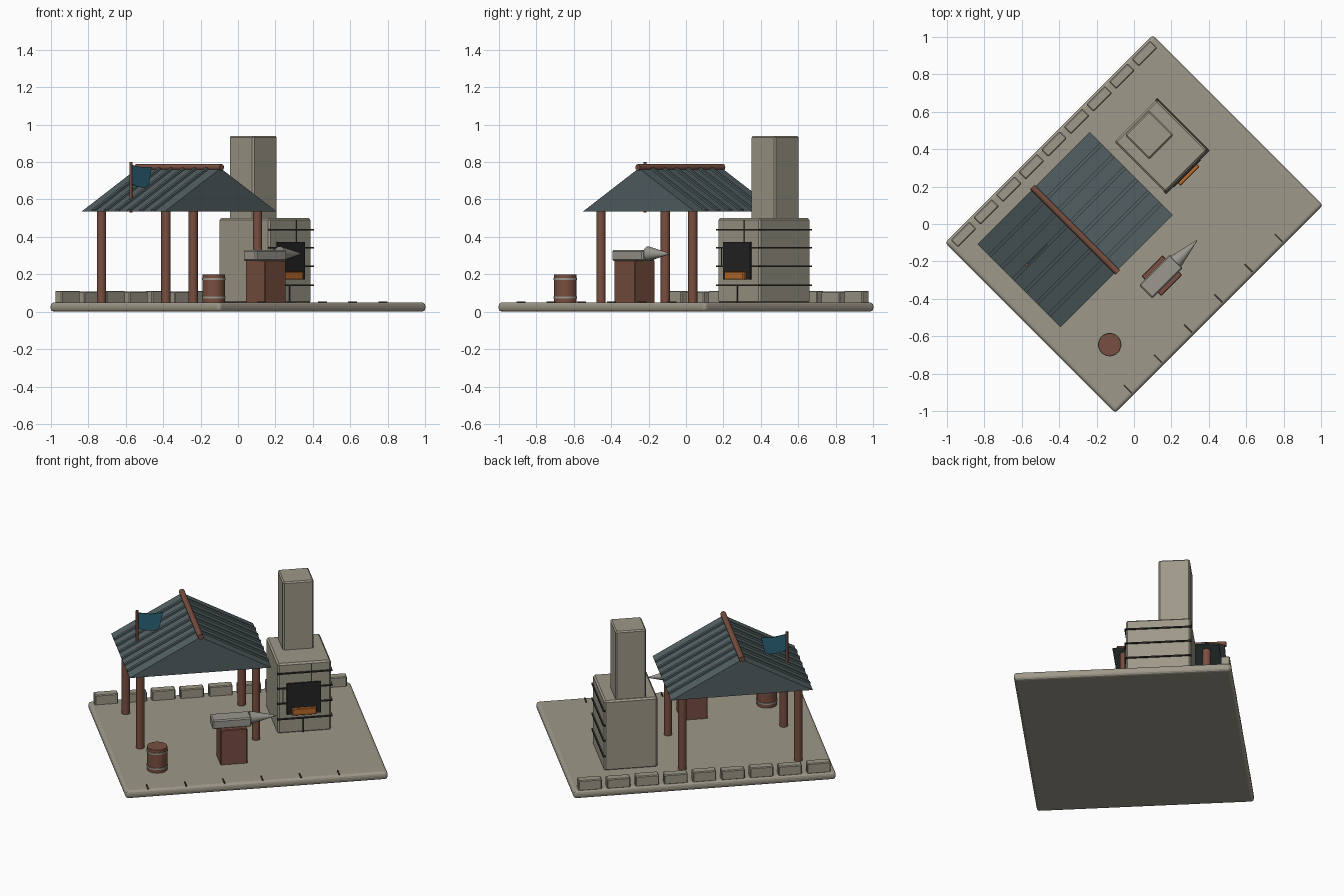
import bpy, bmesh, math
from mathutils import Matrix, Vector

if "Cube" in bpy.data.objects:
    bpy.data.objects.remove(bpy.data.objects["Cube"])

TURN = Matrix.Rotation(math.radians(45), 4, 'Z')   # whole yard is set diagonally


def mat(name, col):
    m = bpy.data.materials.new(name)
    m.diffuse_color = (*col, 1)
    m.use_nodes = True
    m.node_tree.nodes["Principled BSDF"].inputs["Base Color"].default_value = m.diffuse_color
    return m


STONE = mat("stone", (0.34, 0.315, 0.25))
WOOD = mat("wood", (0.19, 0.078, 0.052))
SLATE = mat("slate", (0.088, 0.118, 0.124))
SOOT = mat("soot", (0.018, 0.018, 0.018))
EMBER = mat("ember", (0.50, 0.15, 0.025))
CLOTH = mat("blue_cloth", (0.027, 0.135, 0.20))
MORTAR = mat("mortar", (0.035, 0.03, 0.025))
STEEL = mat("pale_steel", (0.32, 0.31, 0.27))


def finish(name, bm, material, smooth=False, bevel=0, segments=1):
    if bevel:
        bmesh.ops.bevel(bm, geom=bm.edges[:], offset=bevel, segments=segments,
                        profile=0.5, affect='EDGES')
    bmesh.ops.recalc_face_normals(bm, faces=bm.faces[:])
    me = bpy.data.meshes.new(name)
    bm.to_mesh(me)
    bm.free()
    me.transform(TURN)
    me.materials.append(material)
    ob = bpy.data.objects.new(name, me)
    bpy.context.collection.objects.link(ob)
    if smooth:
        bpy.ops.object.select_all(action='DESELECT')
        bpy.context.view_layer.objects.active = ob
        ob.select_set(True)
        bpy.ops.object.shade_smooth_by_angle(angle=math.radians(40))
    return ob


def box(name, lo, hi, material, bevel=0, segments=1):
    lo, hi = Vector(lo), Vector(hi)
    bm = bmesh.new()
    m = Matrix.Translation((lo + hi) / 2) @ Matrix.Diagonal((*(hi - lo), 1))
    bmesh.ops.create_cube(bm, size=1, matrix=m)
    return finish(name, bm, material, False, bevel, segments)


def rod(name, a, b, r1, material, r2=None, sides=16):
    a, b = Vector(a), Vector(b)
    rot = (b - a).to_track_quat('Z', 'Y').to_matrix().to_4x4()
    bm = bmesh.new()
    bmesh.ops.create_cone(bm, cap_ends=True, segments=sides, radius1=r1,
                          radius2=r1 if r2 is None else r2, depth=(b - a).length,
                          matrix=Matrix.Translation((a + b) / 2) @ rot)
    return finish(name, bm, material, True)


def prism(name, pts, v0, v1, material):
    # profile in the length/height plane, extruded across the depth
    bm = bmesh.new()
    face = bm.faces.new([bm.verts.new((u, v0, z)) for u, z in pts])
    ext = bmesh.ops.extrude_face_region(bm, geom=[face])
    bmesh.ops.translate(bm, vec=(0, v1 - v0, 0),
                        verts=[g for g in ext['geom'] if isinstance(g, bmesh.types.BMVert)])
    return finish(name, bm, material)


# Ground slab
box("ground_slab", (-0.785, -0.643, 0.005), (0.785, 0.643, 0.05), STONE, 0.018, 3)

# Low stone wall along the back edge
for i in range(9):
    u = -0.684 + i * 0.171
    h = 0.112 - 0.004 * (i % 2)
    box("wall_stone", (u - 0.07, 0.578, 0.045), (u + 0.07, 0.632, h), STONE, 0.005)

# Short dark joints along the front edge
for i in range(6):
    u = -0.648 + i * 0.2286
    box("paving_joint", (u - 0.004, -0.63, 0.045), (u + 0.004, -0.57, 0.054), MORTAR)

# Shelter posts
for u in (-0.594, 0.099):
    for v in (-0.049, 0.438):
        rod("shelter_post", (u, v, 0.045), (u, v, 0.56), 0.025, WOOD)

# Gabled roof with raised ribs and a ridge pole
MID, HALF, EAVE, RIDGE = -0.244, 0.424, 0.535, 0.767
V0, V1 = -0.113, 0.516
prism("roof", [(MID - HALF, EAVE), (MID + HALF, EAVE), (MID, RIDGE)], V0, V1, SLATE)
for side in (-1, 1):
    for i in range(6):
        v = V0 + (V1 - V0) * (i + 1) / 7
        prism("roof_rib", [(MID + side * HALF, EAVE), (MID + side * HALF, EAVE + 0.012),
                           (MID, RIDGE + 0.012), (MID, RIDGE)], v - 0.01, v + 0.01, SLATE)
rod("ridge_pole", (MID, V0 - 0.008, 0.772), (MID, V1 + 0.008, 0.772), 0.017, WOOD)

# Pennant on the roof
rod("flag_pole", (-0.56, 0.25, 0.53), (-0.56, 0.25, 0.80), 0.008, WOOD, sides=10)
prism("flag", [(-0.555, 0.682), (-0.51, 0.668), (-0.43, 0.66), (-0.405, 0.775),
               (-0.48, 0.772), (-0.555, 0.785)], 0.247, 0.253, CLOTH)

# Furnace and chimney
U0, U1, F0, F1 = 0.237, 0.557, 0.0, 0.385
box("furnace_body", (U0, F0, 0.045), (U1, F1, 0.50), STONE, 0.01)
box("chimney", (0.302, 0.187, 0.49), (0.487, 0.372, 0.94), STONE, 0.008)

# Mortar courses on the front and outer side
for z in (0.142, 0.243, 0.341, 0.437):
    box("front_course", (U0 - 0.003, F0 - 0.008, z - 0.004), (U1 + 0.008, F0 + 0.01, z + 0.004), MORTAR)
    box("side_course", (U1 - 0.01, F0 - 0.008, z - 0.004), (U1 + 0.008, F1 + 0.003, z + 0.004), MORTAR)
for u, z0, z1 in ((0.39, 0.05, 0.142), (0.44, 0.341, 0.437), (0.44, 0.437, 0.49), (0.27, 0.243, 0.341)):
    box("upright_joint", (u - 0.003, F0 - 0.004, z0), (u + 0.003, F0 + 0.01, z1), MORTAR)

# Fire mouth and glowing coals
box("fire_mouth", (0.29, -0.012, 0.172), (0.495, 0.02, 0.372), SOOT)
box("coals", (0.32, -0.032, 0.172), (0.465, 0.01, 0.215), EMBER, 0.004)

# Anvil on its block
box("anvil_block", (-0.17, -0.375, 0.045), (-0.01, -0.225, 0.275), WOOD, 0.004)
box("anvil_body", (-0.213, -0.35, 0.272), (0.02, -0.25, 0.33), STEEL, 0.007)
rod("anvil_horn", (0.015, -0.30, 0.31), (0.177, -0.30, 0.31), 0.04, STEEL, 0.002)

# Barrel with two hoops
BU, BV = (-0.13 - 0.645) / math.sqrt(2), (-0.645 + 0.13) / math.sqrt(2)
rod("barrel", (BU, BV, 0.045), (BU, BV, 0.20), 0.06, WOOD, sides=24)
for z in (0.077, 0.175):
    rod("barrel_hoop", (BU, BV, z - 0.005), (BU, BV, z + 0.005), 0.063, STEEL, sides=24)

# Rest the yard on the floor
for ob in bpy.context.collection.objects:
    ob.data.transform(Matrix.Translation((0, 0, -0.005)) if ob.name == "ground_slab"
                      else Matrix.Identity(4))
slab = bpy.data.objects["ground_slab"]
slab.data.transform(Matrix.Diagonal((1, 1, 0.05 / 0.045, 1)))
